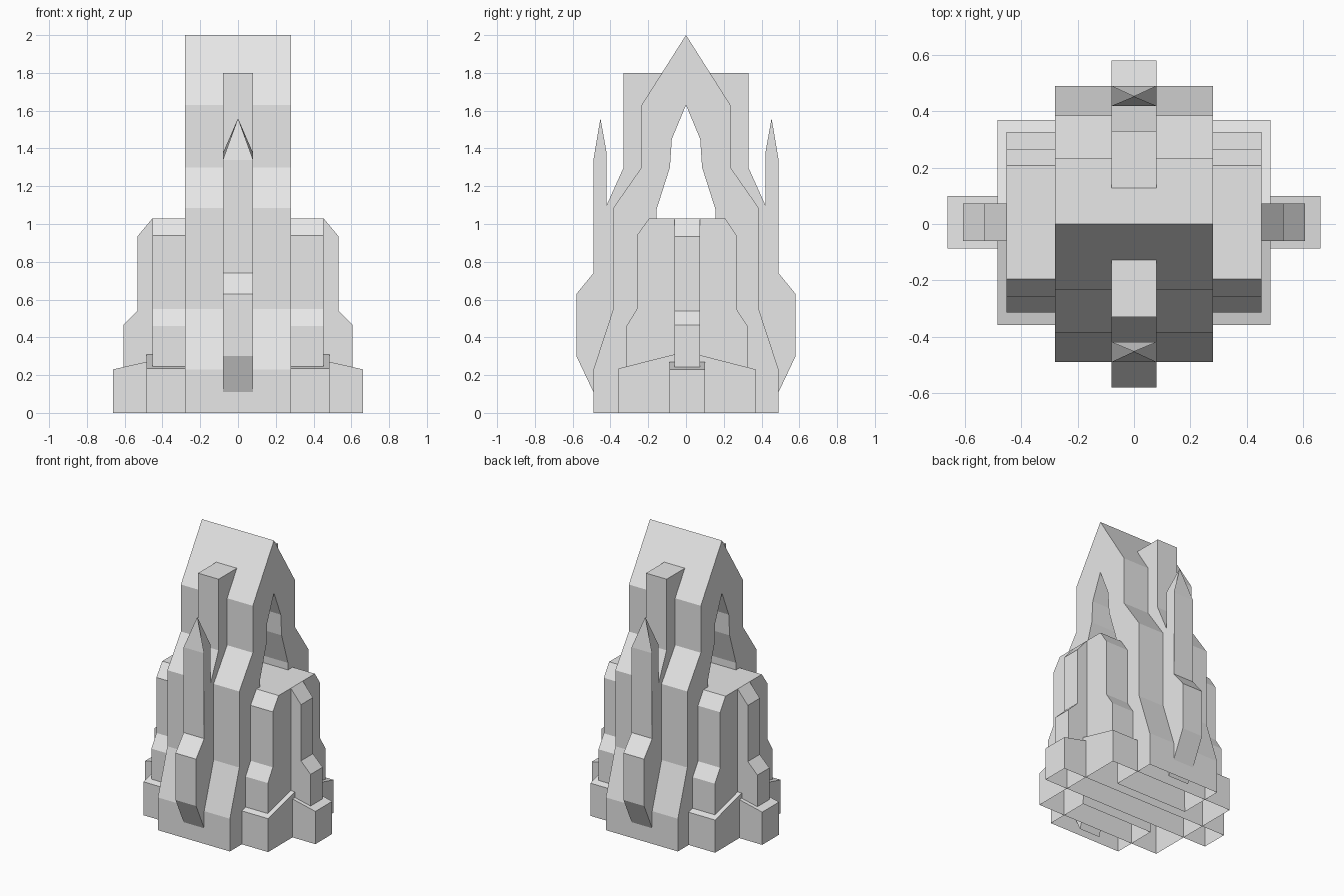
import bpy
import bmesh

old = bpy.data.objects.get("Cube")
if old:
    bpy.data.objects.remove(old, do_unlink=True)

stone = bpy.data.materials.new("pale grey stone")
stone.use_nodes = True
GREY = (0.8, 0.8, 0.8, 1)
stone.diffuse_color = GREY
stone.node_tree.nodes["Principled BSDF"].inputs["Base Color"].default_value = GREY


def add_object(name, bm):
    bmesh.ops.recalc_face_normals(bm, faces=bm.faces[:])
    mesh = bpy.data.meshes.new(name)
    bm.to_mesh(mesh)
    bm.free()
    mesh.materials.append(stone)
    obj = bpy.data.objects.new(name, mesh)
    bpy.context.collection.objects.link(obj)


def prism(name, profile, axis, low, high, tip=None):
    """Extrude a (side, height) profile along an axis, leaving its foot open.
    The profile point equal to tip is pinched to a point."""
    bm = bmesh.new()

    def ring(depth):
        verts = []
        for point in profile:
            d = 0 if point == tip else depth
            side, height = point
            verts.append(bm.verts.new((d, side, height) if axis == "x" else (side, d, height)))
        return verts

    a, b = ring(low), ring(high)
    bm.faces.new(a)
    bm.faces.new(b)
    foot = min(height for _, height in profile)
    for i in range(len(a)):
        j = (i + 1) % len(a)
        if profile[i][1] == foot and profile[j][1] == foot:
            continue
        bm.faces.new((a[i], a[j], b[j], b[i]))
    bmesh.ops.remove_doubles(bm, verts=bm.verts[:], dist=0.0001)
    add_object(name, bm)


def symmetric(half):
    """Complete a profile listed from its foot to its top."""
    return half + [(-s, h) for s, h in reversed(half) if s != 0]


# Central tower: stepped outside, pointed arch passing through
outer = symmetric([(-0.49, 0), (-0.49, 0.23), (-0.385, 0.55), (-0.385, 1.085),
                   (-0.235, 1.3), (-0.235, 1.63), (0, 2)])
arch = symmetric([(0.17, 0), (0.155, 1.08), (0.085, 1.3), (0.075, 1.45), (0, 1.63)])
prism("central_tower", outer + arch, "x", -0.28, 0.28)

# Front and back buttresses, each with a tall fin and a pointed spire
spire_tip = (0.453, 1.56)
fin = [(0.12, 1.8), (0.33, 1.8), (0.33, 1.3), (0.42, 1.1)]
spire = [(0.42, 1.1), (0.42, 1.375), spire_tip, (0.49, 1.34), (0.49, 0.74)]
lower = [(0.58, 0.63), (0.58, 0.3), (0.49, 0.11), (0.44, 0.01)]
inner = [(0.35, 0.3), (0.25, 0.6), (0.25, 1.0), (0.15, 1.3)]
for name, sign in (("front", -1), ("back", 1)):
    profile = [(sign * s, h) for s, h in fin + spire[1:] + lower + inner]
    prism(name + "_buttress", profile, "x", -0.08, 0.08,
          tip=(sign * spire_tip[0], spire_tip[1]))

# Side wings run through the arch
wing = [(-0.315, 0.2), (-0.315, 0.46), (-0.26, 0.55), (-0.26, 0.94), (-0.195, 1.03),
        (0.207, 1.03), (0.267, 0.94), (0.267, 0.55), (0.326, 0.46), (0.326, 0.2)]
prism("side_wings", wing, "x", -0.453, 0.453)

# Narrow ribs on the outer wing faces
rib = symmetric([(-0.607, 0.2), (-0.607, 0.465), (-0.532, 0.54), (-0.532, 0.935),
                 (-0.453, 1.03)])
prism("side_ribs", rib, "y", -0.06, 0.073)

# Plinths with sloping tops
wing_plinth = [(-0.358, 0), (-0.358, 0.235), (0, 0.325), (0.37, 0.23), (0.37, 0)]
prism("wing_plinth", wing_plinth, "x", -0.485, 0.485)
rib_plinth = symmetric([(-0.663, 0), (-0.663, 0.23), (-0.45, 0.278)])
prism("rib_plinth", rib_plinth, "y", -0.087, 0.1)
